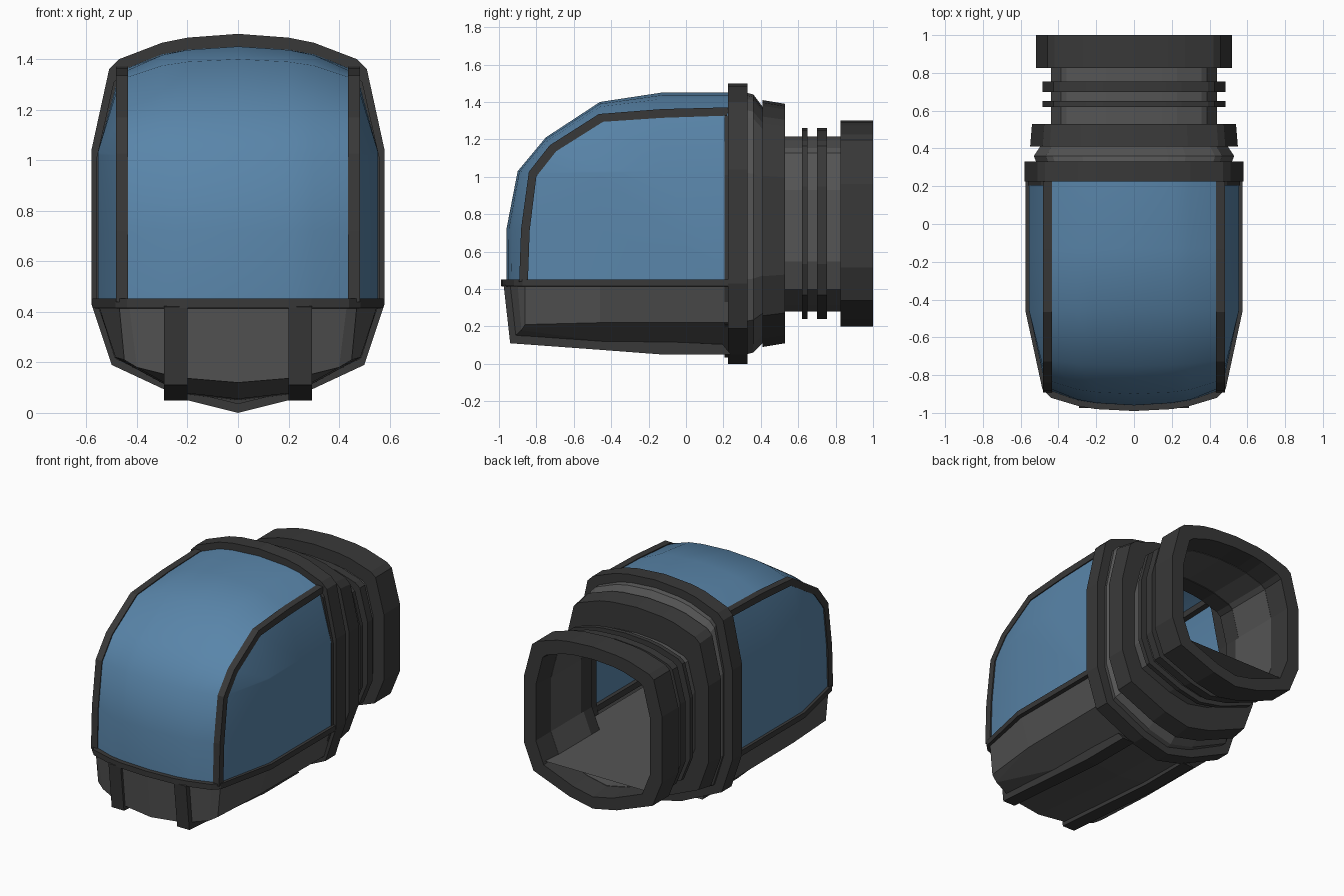
import bpy, bmesh
from mathutils import Vector

if "Cube" in bpy.data.objects:
    bpy.data.objects.remove(bpy.data.objects["Cube"])


def material(name, rgb):
    m = bpy.data.materials.new(name)
    m.diffuse_color = (*rgb, 1)
    m.use_nodes = True
    m.node_tree.nodes["Principled BSDF"].inputs["Base Color"].default_value = m.diffuse_color
    return m


DARK = material("dark_trim", (0.04, 0.04, 0.04))
GREY = material("grey_shell", (0.09, 0.09, 0.09))
BLUE = material("blue_glass", (0.10, 0.235, 0.40))


def mesh(name, verts, faces, mat, mirror=False, smooth=False):
    me = bpy.data.meshes.new(name)
    me.from_pydata([tuple(v) for v in verts], [], faces)
    bm = bmesh.new()
    bm.from_mesh(me)
    bmesh.ops.remove_doubles(bm, verts=bm.verts, dist=0.0005)
    bmesh.ops.recalc_face_normals(bm, faces=bm.faces)
    for f in bm.faces:
        f.smooth = smooth
    bm.to_mesh(me)
    bm.free()
    me.materials.append(mat)
    ob = bpy.data.objects.new(name, me)
    bpy.context.collection.objects.link(ob)
    if mirror:
        ob.modifiers.new("mirror", 'MIRROR')
    return ob


def grid(name, rows, mat, wrap_rows=False, wrap_cols=False, caps=False, **kw):
    """Skin a list of equal-length point rows."""
    n, m = len(rows), len(rows[0])
    faces = [(i * m + j, i * m + (j + 1) % m,
              (i + 1) % n * m + (j + 1) % m, (i + 1) % n * m + j)
             for i in range(n if wrap_rows else n - 1)
             for j in range(m if wrap_cols else m - 1)]
    if caps:
        faces += [tuple(range(m)), tuple(range((n - 1) * m, n * m))]
    return mesh(name, [p for r in rows for p in r], faces, mat, **kw)


# Shared cross-section (half width 0.58, height 1.5), scaled for every ring
HALF = [(0, 1.5), (.2, 1.485), (.3, 1.465), (.47, 1.40), (.51, 1.36),
        (.58, 1.04), (.58, .43), (.5, .19), (.2, .05), (0, 0)]
SECTION = HALF + [(-x, z) for x, z in HALF[-2:0:-1]]


def tube(name, stations, mat, closed=True):
    """Stations are (y, half width, bottom z, top z)."""
    rows = [[(x * hw / .58, y, z0 + z * (z1 - z0) / 1.5) for x, z in SECTION]
            for y, hw, z0, z1 in stations]
    grid(name, rows, mat, wrap_rows=closed, wrap_cols=True)


def bar(name, path, x0, x1, centre, out, inn):
    """Box section swept along a (y, z) path, thickened towards a centre."""
    rows = []
    for p in path:
        p = Vector(p)
        d = (p - Vector(centre)).normalized()
        a, b = p + d * out, p - d * inn
        rows.append([(x0, *a), (x1, *a), (x1, *b), (x0, *b)])
    grid(name, rows, DARK, wrap_cols=True, caps=True, mirror=True)


# Rings, neck and rear collar
tube("main_collar", [(.205, .56, .035, 1.44), (.225, .56, .035, 1.44),
                     (.225, .58, 0, 1.5), (.33, .58, 0, 1.5),
                     (.33, .51, .07, 1.42), (.205, .53, .06, 1.42)], DARK)
tube("tapered_joint", [(.32, .515, .05, 1.45), (.36, .53, .06, 1.44),
                       (.42, .49, .12, 1.36)], GREY, closed=False)
tube("second_collar", [(.41, .55, .09, 1.41), (.53, .54, .11, 1.39),
                       (.53, .42, .30, 1.19), (.41, .42, .30, 1.19)], DARK)
tube("neck", [(.50, .44, .28, 1.215), (.85, .44, .28, 1.215),
              (.85, .42, .30, 1.195), (.50, .42, .30, 1.195)], GREY)
for i, (y0, y1) in enumerate([(.62, .65), (.70, .755)]):
    tube(f"neck_rib_{i + 1}", [(y0, .485, .24, 1.26), (y1, .485, .24, 1.26),
                               (y1, .43, .29, 1.205), (y0, .43, .29, 1.205)], DARK)
tube("rear_collar", [(.825, .52, .2, 1.3), (1, .52, .2, 1.3),
                     (1, .43, .28, 1.215), (.825, .42, .30, 1.195)], DARK)

# Canopy glass: centre profile blended into the edge profile
CENTRE = [(-.96, .44), (-.96, .72), (-.90, 1.03), (-.75, 1.21),
          (-.46, 1.40), (-.13, 1.45), (.23, 1.45)]
EDGE = [(-.88, .44), (-.87, .72), (-.83, 1.02), (-.72, 1.16),
        (-.46, 1.325), (-.13, 1.35), (.23, 1.36)]
canopy = []
for c, e in zip(CENTRE, EDGE):
    c, e = Vector(c), Vector(e)
    canopy.append([(x, *c.lerp(e, t)) for x, t in
                   [(0, 0), (.2, .14), (.3, .34), (.45, 1)]])
grid("canopy_glass", canopy, BLUE, mirror=True, smooth=True)

# Side windows: bevelled border around one flat pane
inner = [(.555, max(y, -.46), min(z, 1.03)) for y, z in EDGE]
n = len(EDGE)
mesh("side_window", [(.465, y, z) for y, z in EDGE] + inner + [(.555, .23, .44)],
     [(i, i + 1, n + i + 1, n + i) for i in range(n - 1)]
     + [tuple(range(n, 2 * n + 1))], BLUE, mirror=True, smooth=True)

# Frame bars between the canopy and the side windows
bar("canopy_frame", EDGE, .435, .482, (-.05, .55), .012, .035)

# Rail under the glass
RAIL = [(0, -.99), (.2, -.98), (.29, -.965), (.44, -.92), (.485, -.875),
        (.575, -.46), (.575, .24)]
rail = []
for x, y in RAIL:
    ix, iy = x * .92, y + .045 if y < 0 else y
    rail.append([(x, y, .415), (x, y, .452), (ix, iy, .452), (ix, iy, .41)])
grid("window_rail", rail, DARK, wrap_cols=True, mirror=True)

# Lower hull: walls, then the faceted belly
top = [(0, -.97, .42), (.24, -.955, .42), (.43, -.90, .42), (.47, -.86, .42),
       (.55, -.46, .42), (.55, .24, .42)]
low = [(0, -.94, .12), (.24, -.925, .14), (.40, -.88, .18), (.45, -.86, .21),
       (.485, -.46, .22), (.49, .24, .22)]
belly = [(0, -.15, .055), (.22, -.15, .08), (0, .24, .05), (.22, .24, .075)]
mesh("lower_hull", top + low + belly,
     [(i, i + 1, i + 7, i + 6) for i in range(5)]
     + [(6, 7, 13, 12), (12, 13, 15, 14), (7, 8, 13), (8, 9, 10),
        (8, 10, 13), (10, 11, 15, 13)], GREY, mirror=True)

# Belly runners that wrap up the nose
bar("belly_runner", [(-.975, .42), (-.94, .11), (-.46, .075), (-.13, .05), (.24, .05)],
    .2, .292, (-.2, .6), 0, .07)

# Interior deck
mesh("deck", [(0, -.86, .415), (.42, -.82, .415), (.5, -.46, .415), (.5, .3, .415),
              (.385, .41, .415), (.385, .98, .415), (0, .98, .415)],
     [tuple(range(7))], GREY, mirror=True)
